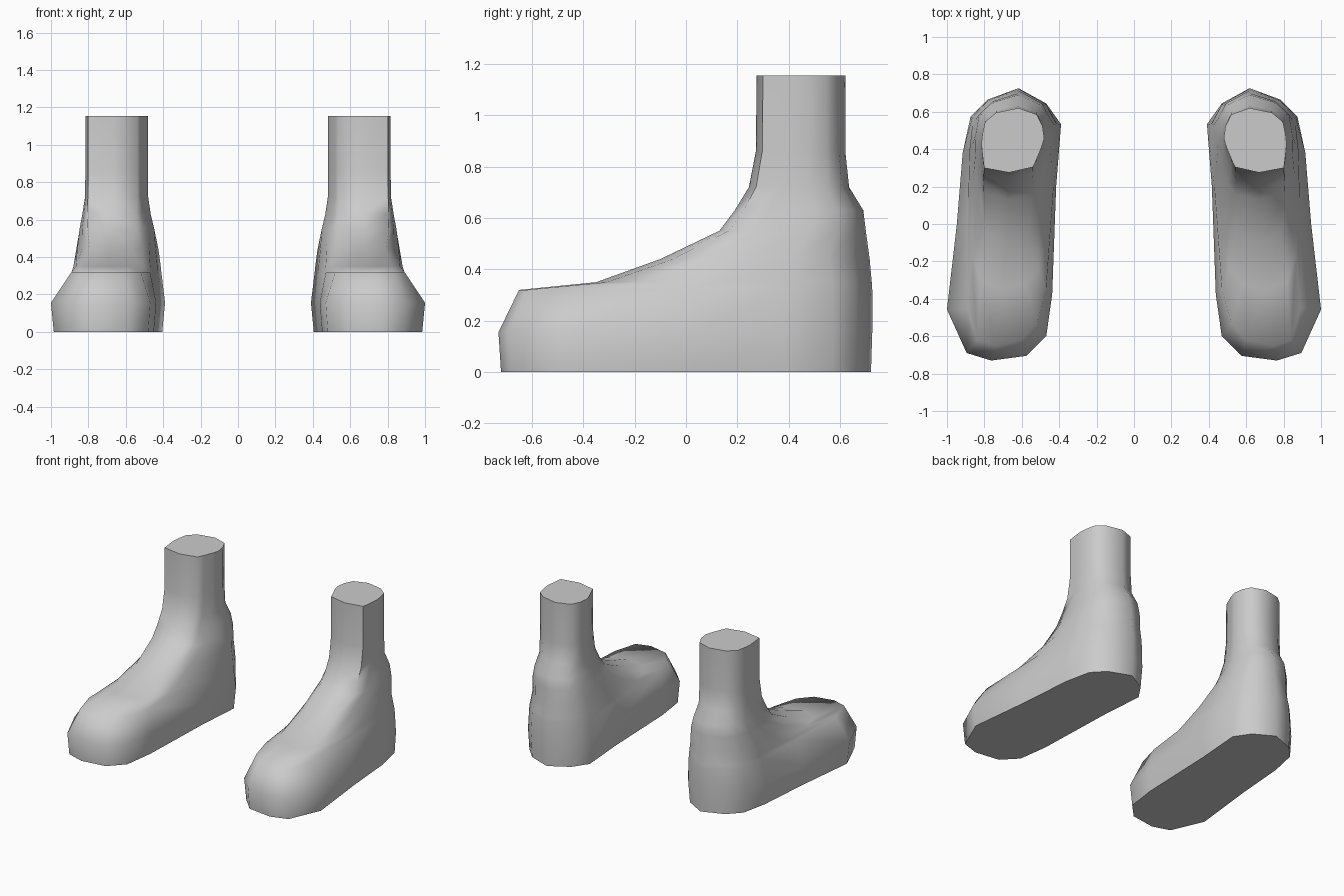
import bpy, bmesh, math

if "Cube" in bpy.data.objects:
    bpy.data.objects.remove(bpy.data.objects["Cube"])

skin = bpy.data.materials.new("plain grey")
skin.diffuse_color = (0.6, 0.6, 0.6, 1)
skin.use_nodes = True
skin.node_tree.nodes["Principled BSDF"].inputs["Base Color"].default_value = skin.diffuse_color

# Horizontal outlines (x, y), from the front middle round the outer side to the heel and back
SOLE = [(.76, -.72), (.885, -.68), (.985, -.45), (.935, 0), (.905, .38), (.865, .57), (.78, .66),
        (.62, .72), (.48, .64), (.405, .53), (.43, .2), (.45, -.37), (.48, -.59), (.58, -.695)]
TOES = [(.74, -.65), (.84, -.62), (.89, -.45), (.89, 0), (.88, .38), (.865, .57), (.78, .66),
        (.62, .725), (.47, .64), (.41, .53), (.43, .2), (.47, -.35), (.52, -.53), (.60, -.62)]
INSTEP = [(.68, -.1), (.79, -.05), (.835, .08), (.86, .25), (.865, .42), (.845, .56), (.76, .65),
          (.62, .715), (.48, .635), (.425, .53), (.44, .3), (.475, .1), (.51, 0), (.57, -.07)]
ANKLE = [(.67, .275), (.805, .30), (.815, .38), (.82, .43), (.815, .48), (.80, .55), (.74, .6),
         (.62, .625), (.52, .59), (.49, .53), (.48, .46), (.495, .41), (.52, .35), (.54, .305)]

# Level: height, two outlines, blend, then inner x, outer x, front y, back y
LEVELS = [
    (0.00, SOLE, SOLE, 0, .405, .985, -.72, .72),
    (0.155, SOLE, SOLE, 0, .39, 1.0, -.73, .725),
    (0.32, TOES, TOES, 0, .41, .89, -.65, .725),
    (0.35, TOES, INSTEP, .55, .413, .88, -.35, .723),
    (0.44, INSTEP, INSTEP, 0, .425, .865, -.1, .715),
    (0.55, INSTEP, ANKLE, .6, .448, .847, .13, .70),
    (0.63, INSTEP, ANKLE, .8, .467, .832, .19, .69),
    (0.72, ANKLE, ANKLE, 0, .48, .818, .245, .635),
    (0.86, ANKLE, ANKLE, 0, .48, .816, .272, .62),
    (1.155, ANKLE, ANKLE, 0, .48, .816, .275, .62),
]


def fit(values, low, high):
    a, b = min(values), max(values)
    return [low + (v - a) / (b - a) * (high - low) for v in values]


def outline(a, b, t, x0, x1, y0, y1):
    xs = fit([p[0] * (1 - t) + q[0] * t for p, q in zip(a, b)], x0, x1)
    ys = fit([p[1] * (1 - t) + q[1] * t for p, q in zip(a, b)], y0, y1)
    return zip(xs, ys)


def make_foot(name, side):
    bm = bmesh.new()
    rings = [[bm.verts.new((side * x, y, z)) for x, y in outline(*spec)]
             for z, *spec in LEVELS]
    # Skin between neighbouring levels
    for low, high in zip(rings, rings[1:]):
        for i in range(len(low)):
            j = (i + 1) % len(low)
            bm.faces.new((low[i], low[j], high[j], high[i]))
    # Flat sole and flat ankle cut
    bm.faces.new(rings[0])
    bm.faces.new(rings[-1])
    bmesh.ops.recalc_face_normals(bm, faces=bm.faces)
    mesh = bpy.data.meshes.new(name)
    bm.to_mesh(mesh)
    bm.free()
    mesh.materials.append(skin)
    foot = bpy.data.objects.new(name, mesh)
    bpy.context.collection.objects.link(foot)
    bpy.ops.object.select_all(action='DESELECT')
    foot.select_set(True)
    bpy.context.view_layer.objects.active = foot
    bpy.ops.object.shade_smooth_by_angle(angle=math.radians(65))


make_foot("left_foot", 1)
make_foot("right_foot", -1)
